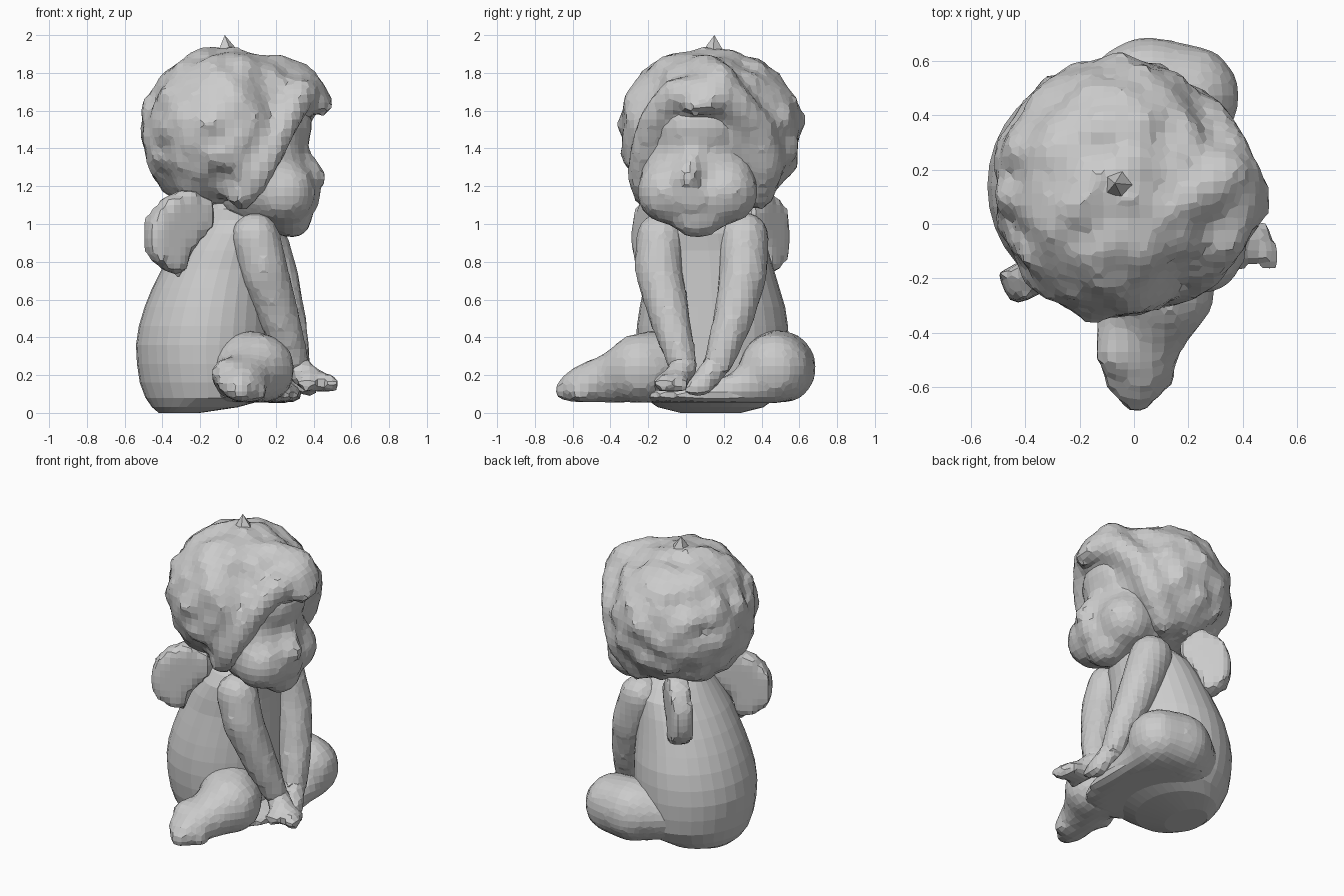
import bpy, bmesh, math, random
from mathutils import Vector

random.seed(4)

# unit ball reused for every soft form (the figure looks towards +x)
bm = bmesh.new()
bmesh.ops.create_icosphere(bm, subdivisions=2, radius=1)
BALL_V = [tuple(v.co) for v in bm.verts]
BALL_F = [tuple(v.index for v in f.verts) for f in bm.faces]
bm.free()


def make(name, verts, faces, voxel=0, smooth=2):
    """Flat-faced object, optionally fused by a voxel remesh."""
    me = bpy.data.meshes.new(name)
    me.from_pydata(verts, [], faces)
    me.update()
    ob = bpy.data.objects.new(name, me)
    bpy.context.collection.objects.link(ob)
    if voxel:
        r = ob.modifiers.new("Fuse", 'REMESH')
        r.mode = 'VOXEL'
        r.voxel_size = voxel
        s = ob.modifiers.new("Soften", 'SMOOTH')
        s.factor = 0.5
        s.iterations = smooth
    return ob


class Clay:
    """Collects overlapping balls and limbs that become one part."""

    def __init__(self, floor=-9):
        self.v, self.f, self.floor = [], [], floor

    def ball(self, c, r):
        rx, ry, rz = (r, r, r) if isinstance(r, (int, float)) else r
        k = len(self.v)
        self.v += [(c[0] + x * rx, c[1] + y * ry, max(c[2] + z * rz, self.floor))
                   for x, y, z in BALL_V]
        self.f += [(a + k, b + k, d + k) for a, b, d in BALL_F]

    def limb(self, *pts):
        """Tapered rounded tube through (x, y, z, radius) points."""
        for a, b in zip(pts, pts[1:]):
            n = max(1, math.ceil(math.dist(a[:3], b[:3]) / (0.45 * min(a[3], b[3]))))
            for i in range(n + 1):
                p = [s + (e - s) * i / n for s, e in zip(a, b)]
                self.ball(p[:3], p[3])

    def done(self, name, voxel=0.045, smooth=2):
        make(name, self.v, self.f, voxel, smooth)


# torso: stacked ellipses (z, back x, front x, centre y, half width)
rings = [(0.0, -0.42, -0.2, 0.13, 0.16), (0.03, -0.455, 0.0, 0.13, 0.28),
         (0.08, -0.49, 0.18, 0.13, 0.35), (0.16, -0.52, 0.2, 0.14, 0.385),
         (0.26, -0.535, 0.2, 0.14, 0.4), (0.36, -0.54, 0.2, 0.14, 0.405),
         (0.46, -0.525, 0.2, 0.14, 0.4), (0.56, -0.495, 0.2, 0.14, 0.385),
         (0.66, -0.455, 0.2, 0.135, 0.36), (0.76, -0.405, 0.2, 0.13, 0.335),
         (0.86, -0.345, 0.2, 0.12, 0.315), (0.95, -0.28, 0.21, 0.11, 0.29),
         (1.02, -0.23, 0.2, 0.1, 0.235), (1.08, -0.19, 0.18, 0.1, 0.16),
         (1.2, -0.15, 0.15, 0.1, 0.13)]
N = 32
verts = [((x0 + x1) / 2 + (x1 - x0) / 2 * math.cos(2 * math.pi * i / N),
          y + w * math.sin(2 * math.pi * i / N), z)
         for z, x0, x1, y, w in rings for i in range(N)]
faces = [(r * N + i, r * N + (i + 1) % N, (r + 1) * N + (i + 1) % N, (r + 1) * N + i)
         for r in range(len(rings) - 1) for i in range(N)]
faces += [tuple(range(N - 1, -1, -1)), tuple(range(len(verts) - N, len(verts)))]
make("torso", verts, faces)

# flat seat filling the lap between the legs
c = Clay(0.055)
c.ball((0.06, 0.16, 0.1), (0.31, 0.47, 0.09))
c.done("lap_base")

# near leg: folded thigh, shin and foot sticking out to -y
c = Clay(0.05)
c.limb((-0.04, 0.0, 0.24, 0.2), (0.07, -0.18, 0.24, 0.205), (0.11, -0.24, 0.23, 0.2))
c.limb((0.1, -0.26, 0.22, 0.18), (0.06, -0.4, 0.18, 0.14),
       (0.03, -0.54, 0.155, 0.11), (0.01, -0.64, 0.12, 0.07))
c.limb((-0.03, -0.36, 0.18, 0.11), (-0.06, -0.48, 0.21, 0.09))
for k in range(4):
    c.ball((-0.07 + 0.06 * k, -0.6 + 0.02 * abs(k - 1), 0.15 - 0.015 * k), 0.055)
c.done("near_leg")

# far leg: knee turned out to +y, shin tucked across the front
c = Clay(0.05)
c.limb((-0.16, 0.34, 0.23, 0.19), (0.05, 0.49, 0.24, 0.21), (0.2, 0.47, 0.235, 0.2))
c.limb((0.22, 0.45, 0.18, 0.15), (0.26, 0.28, 0.13, 0.09), (0.28, 0.1, 0.11, 0.065))
c.done("far_leg")

# arms reaching down between the legs
c = Clay()
c.limb((0.09, -0.135, 0.93, 0.14), (0.14, -0.145, 0.75, 0.135),
       (0.22, -0.085, 0.5, 0.115), (0.3, -0.02, 0.26, 0.085))
c.done("near_arm")
c = Clay()
c.limb((0.12, 0.305, 0.93, 0.145), (0.19, 0.305, 0.74, 0.135),
       (0.255, 0.25, 0.5, 0.115), (0.31, 0.17, 0.26, 0.085))
c.done("far_arm")

# hands with short fingers
c = Clay()
c.limb((0.3, -0.01, 0.25, 0.08), (0.38, -0.05, 0.18, 0.075))
for x, y in ((0.5, -0.13), (0.48, -0.08), (0.47, -0.03), (0.36, -0.14)):
    c.limb((0.38, -0.05, 0.175, 0.06), (x, y, 0.155, 0.05))
c.done("near_hand", 0.04, 1)
c = Clay()
c.limb((0.31, 0.16, 0.25, 0.08), (0.35, 0.09, 0.16, 0.07))
for x, y in ((0.38, 0.02), (0.39, 0.06), (0.37, 0.1)):
    c.limb((0.35, 0.08, 0.15, 0.06), (x, y, 0.125, 0.045))
c.done("far_hand", 0.04, 1)

# wings: one outline (fraction root to tip, z), thickened along its normal
outline = [(-0.15, 1.05), (0.05, 1.16), (0.36, 1.19), (0.72, 1.14), (0.98, 1.02),
           (1.0, 0.88), (0.88, 0.79), (0.42, 0.71), (0.3, 0.85), (0.0, 0.95)]
M = len(outline)
for name, root, tip in (("near_wing", (-0.17, -0.08), (-0.48, -0.25)),
                        ("far_wing", (-0.13, 0.33), (-0.35, 0.52))):
    root, d = Vector(root), Vector(tip) - Vector(root)
    n = Vector((-d.y, d.x)).normalized() * 0.07
    verts = []
    for s in (1, -1):
        for u, z in outline:
            p = root + d * u + n * s
            verts.append((p.x, p.y, z))
    faces = [tuple(range(M)), tuple(range(2 * M - 1, M - 1, -1))]
    faces += [((i + 1) % M, i, M + i, M + (i + 1) % M) for i in range(M)]
    make(name, verts, faces, 0.045, 3)

# face: jaw, forehead, cheeks, nose, lips and chin
c = Clay()
c.ball((0.12, 0.07, 1.27), (0.27, 0.33, 0.33))
c.ball((0.13, 0.08, 1.52), (0.28, 0.3, 0.22))
for y in (-0.09, 0.21):
    c.ball((0.24, y, 1.17), 0.18)
c.limb((0.37, 0.03, 1.34, 0.04), (0.43, 0.01, 1.25, 0.055))
c.ball((0.37, 0.04, 1.13), (0.08, 0.1, 0.06))
c.ball((0.28, 0.06, 1.02), (0.12, 0.14, 0.1))
c.done("face", 0.045)

# hair: skull cap covered in random short curved locks
c = Clay()
C, R = Vector((-0.06, 0.13, 1.49)), Vector((0.43, 0.455, 0.42))
c.ball(C, R)
COUNT = 110
for i in range(COUNT):
    h = 1 - 2 * (i + 0.5) / COUNT
    t = i * 2.39996
    q = math.sqrt(1 - h * h)
    d = Vector((q * math.cos(t), q * math.sin(t), h))
    if (d.x > 0.4 and h < 0.5) or h < -0.85:
        continue
    axis = Vector([random.uniform(-1, 1) for _ in range(3)])
    tan = d.cross(axis).normalized()
    bend = d.cross(tan) * random.uniform(-0.06, 0.06)
    p = C + Vector([a * b for a, b in zip(d, R)]) * random.uniform(0.91, 0.97)
    c.limb((*(p - tan * 0.09 - d * 0.02), 0.055), (*(p + bend), 0.075),
           (*(p + tan * 0.09 - d * 0.02), 0.055))
# fringe framing the face, with a curl over the forehead
c.limb((0.02, -0.2, 1.15, 0.08), (0.1, -0.24, 1.25, 0.08), (0.18, -0.22, 1.4, 0.08),
       (0.26, -0.17, 1.56, 0.08), (0.33, -0.06, 1.69, 0.09),
       (0.38, 0.09, 1.69, 0.1), (0.34, 0.26, 1.64, 0.1),
       (0.26, 0.38, 1.5, 0.1), (0.18, 0.42, 1.32, 0.11), (0.08, 0.38, 1.17, 0.1))
c.limb((0.4, 0.18, 1.69, 0.08), (0.44, 0.12, 1.64, 0.065), (0.45, 0.04, 1.62, 0.055))
c.limb((0.2, 0.1, 1.81, 0.1), (0.33, 0.18, 1.76, 0.1))
c.done("hair", 0.045, 1)

# pointed tuft on the crown
ring = [(-0.05 + 0.09 * math.cos(a), 0.14 + 0.09 * math.sin(a), 1.87)
        for a in (2 * math.pi * i / 5 for i in range(5))]
make("hair_tuft", ring + [(-0.07, 0.15, 2.0)],
     [(i, (i + 1) % 5, 5) for i in range(5)] + [(4, 3, 2, 1, 0)])
